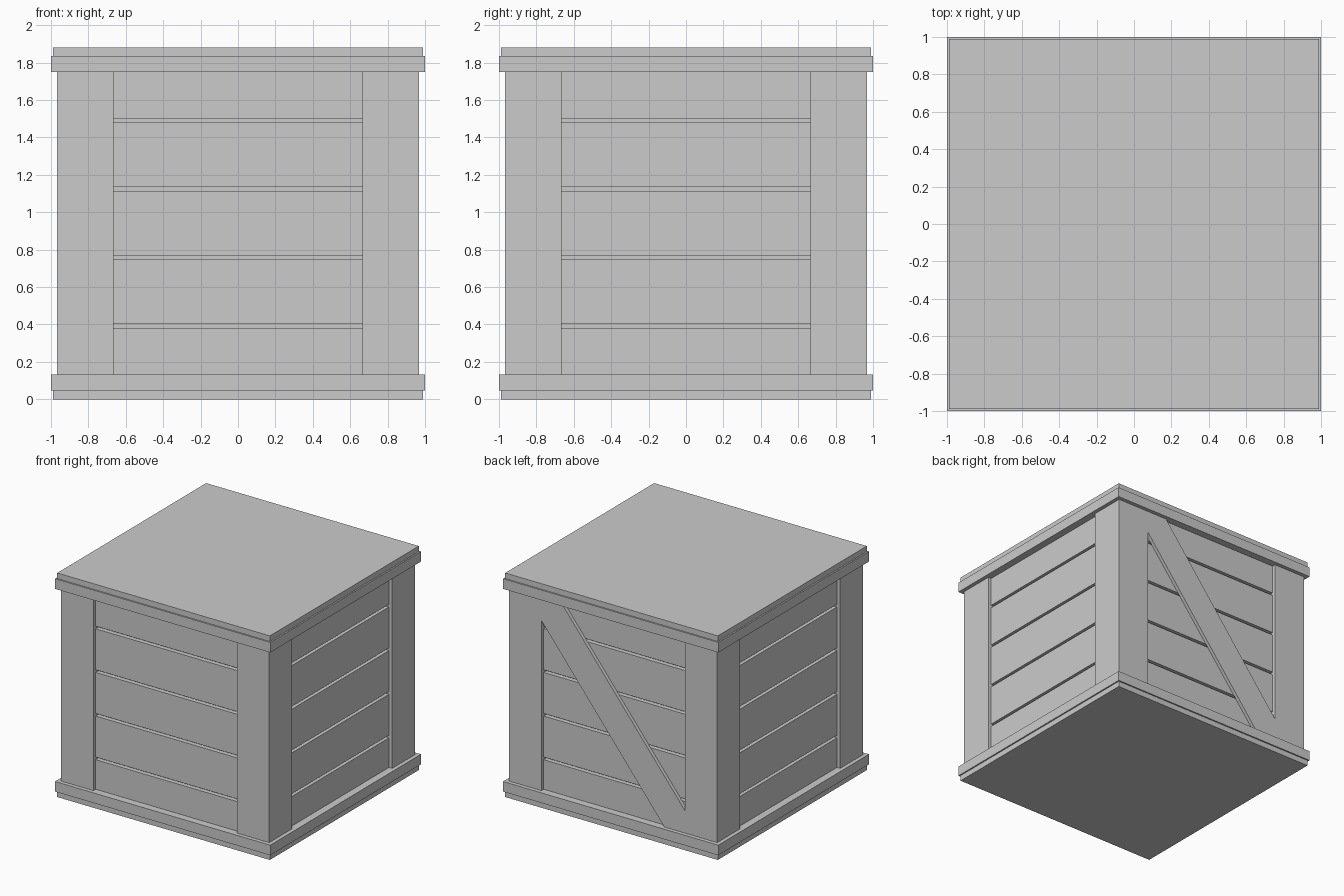
import bpy, bmesh
from math import pi
from mathutils import Matrix

if "Cube" in bpy.data.objects:
    bpy.data.objects.remove(bpy.data.objects["Cube"])

H = 1.882            # total height
Z0, Z1 = 0.132, 1.75  # space between the two rims
POST, INNER, BOARD, CORE = 0.967, 0.666, 0.937, 0.90


def finish(name, bm):
    bmesh.ops.recalc_face_normals(bm, faces=bm.faces)
    me = bpy.data.meshes.new(name)
    bm.to_mesh(me)
    bm.free()
    ob = bpy.data.objects.new(name, me)
    bpy.context.collection.objects.link(ob)
    return ob


def box(name, lo, hi, turn=0):
    size = [b - a for a, b in zip(lo, hi)]
    mid = [(a + b) / 2 for a, b in zip(lo, hi)]
    bm = bmesh.new()
    bmesh.ops.create_cube(bm, size=1, matrix=Matrix.Rotation(turn, 4, 'Z')
                          @ Matrix.Translation(mid) @ Matrix.Diagonal((*size, 1)))
    return finish(name, bm)


def slab(name, r, z0, z1):
    return box(name, (-r, -r, z0), (r, r, z1))


# Base and lid, each a thin panel with a wider rim
slab("base_panel", 0.988, 0, 0.047)
slab("base_rim", 1.0, 0.047, Z0)
slab("lid_rim", 1.0, Z1, H - 0.047)
slab("lid_panel", 0.988, H - 0.047, H)

# Inner body seen at the bottom of the grooves
slab("inner_body", CORE, Z0, Z1)

# Board edges, leaving a narrow gap between neighbours
gaps = [H / 2 + k * 0.3665 for k in (-1.5, -0.5, 0.5, 1.5)]
starts = [Z0] + [g + 0.011 for g in gaps]
ends = [g - 0.011 for g in gaps] + [Z1]

for i, side in enumerate(("front", "right", "back", "left")):
    turn = i * pi / 2
    # Corner post and horizontal boards of this side
    box(f"{side}_corner_post", (INNER, -POST, Z0), (POST, -INNER, Z1), turn)
    for n, (a, b) in enumerate(zip(starts, ends)):
        box(f"{side}_board_{n + 1}", (-INNER, -BOARD, a), (INNER, -CORE, b), turn)

# Diagonal brace on the back, flush with the posts
half = [(INNER, 1.56), (INNER, Z1), (0.475, Z1)]
outline = half + [(-x, H - z) for x, z in half]
bm = bmesh.new()
face = bm.faces.new([bm.verts.new((x, BOARD, z)) for x, z in outline])
ext = bmesh.ops.extrude_face_region(bm, geom=[face], use_keep_orig=True)
bmesh.ops.translate(bm, vec=(0, POST - BOARD, 0),
                    verts=[v for v in ext["geom"] if isinstance(v, bmesh.types.BMVert)])
finish("back_diagonal_brace", bm)
